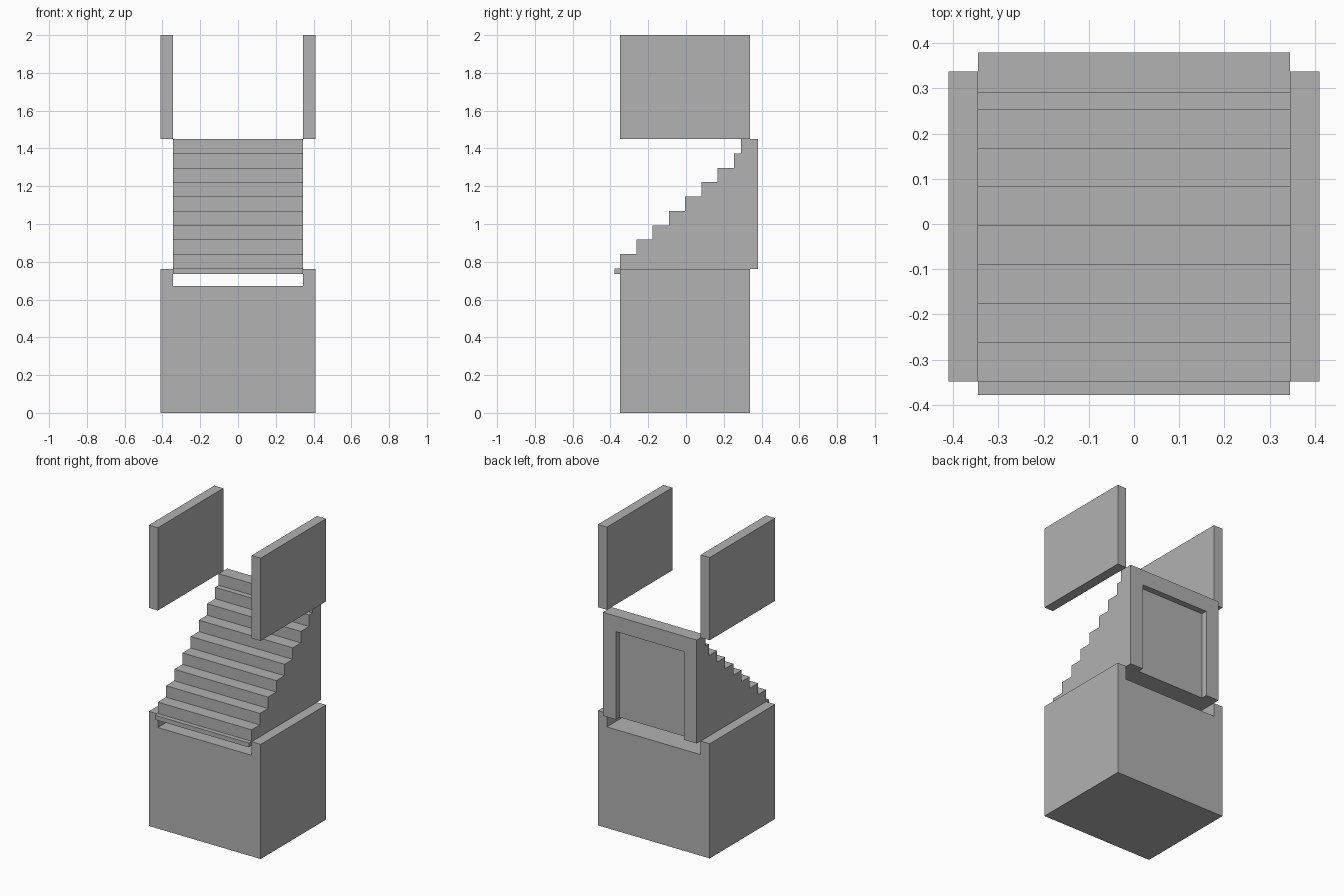
import bpy

if "Cube" in bpy.data.objects:
    bpy.data.objects.remove(bpy.data.objects["Cube"])

grey = bpy.data.materials.new("plain grey")
grey.diffuse_color = (0.445, 0.445, 0.445, 1)
grey.use_nodes = True
grey.node_tree.nodes["Principled BSDF"].inputs["Base Color"].default_value = grey.diffuse_color


def extrude(name, outline, place, a, b):
    """Solid made by sweeping a closed 2D outline from a to b."""
    n = len(outline)
    verts = [place(p, q, t) for t in (a, b) for p, q in outline]
    faces = [tuple(range(n))[::-1], tuple(range(n, 2 * n))]
    faces += [(i, (i + 1) % n, n + (i + 1) % n, n + i) for i in range(n)]
    mesh = bpy.data.meshes.new(name)
    mesh.from_pydata(verts, [], faces)
    mesh.materials.append(grey)
    obj = bpy.data.objects.new(name, mesh)
    bpy.context.collection.objects.link(obj)
    # make normals point outward
    import bmesh
    bm = bmesh.new()
    bm.from_mesh(mesh)
    bmesh.ops.recalc_face_normals(bm, faces=bm.faces)
    bm.to_mesh(mesh)
    bm.free()
    return obj


def along_x(y, z, x):
    return (x, y, z)


def along_y(x, z, y):
    return (x, y, z)


OUT, IN = 0.411, 0.345            # outer and inner half widths
FRONT, BACK, REAR = -0.349, 0.338, 0.38
RIM, TOP = 0.762, 1.45
PANEL = 0.34                      # depth of the recessed back panel

# base block with a shallow channel running front to back
extrude("base_block",
        [(-OUT, 0), (OUT, 0), (OUT, RIM), (IN, RIM), (IN, 0.672),
         (-IN, 0.672), (-IN, RIM), (-OUT, RIM)],
        along_y, FRONT, BACK)

# staircase: front lip, then nine risers, the top tread being short
lip = -0.379
profile = [(PANEL, RIM), (FRONT, RIM), (FRONT, 0.736), (lip, 0.736), (lip, 0.765)]
rise = (TOP - 0.765) / 9
for i in range(9):
    y = FRONT + 0.0861 * i if i < 8 else 0.29
    profile += [(y, 0.765 + rise * i), (y, 0.765 + rise * (i + 1))]
profile.append((PANEL, TOP))
extrude("staircase", profile, along_x, -IN, IN)

# raised frame around the back panel, open at the bottom
extrude("back_frame",
        [(-IN, RIM), (-0.25, RIM), (-0.25, 1.347), (0.25, 1.347),
         (0.25, RIM), (IN, RIM), (IN, TOP), (-IN, TOP)],
        along_y, PANEL, REAR)

# upper side slabs
for side, s in (("left", -1), ("right", 1)):
    extrude(side + "_upper_slab",
            [(s * IN, TOP), (s * OUT, TOP), (s * OUT, 2), (s * IN, 2)],
            along_y, FRONT, BACK)
